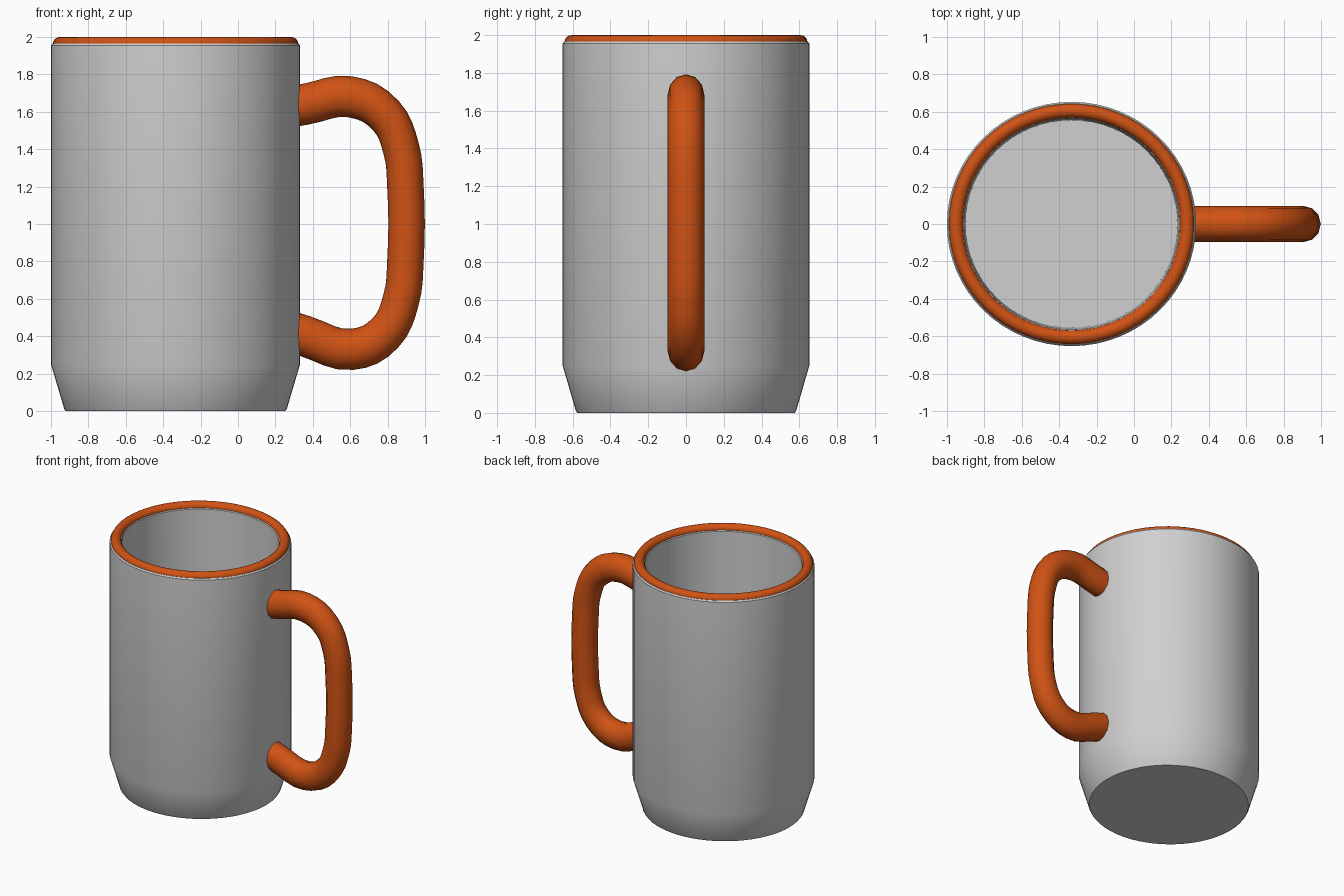
import bpy, bmesh, math
from mathutils import Matrix

old = bpy.data.objects.get("Cube")
if old:
    bpy.data.objects.remove(old, do_unlink=True)

CENTRE_X = -0.334
STRETCH = 1.02      # mug is slightly wider in x than in y
SEGMENTS = 64


def material(name, colour):
    mat = bpy.data.materials.new(name)
    mat.use_nodes = True
    mat.diffuse_color = (*colour, 1)
    mat.node_tree.nodes["Principled BSDF"].inputs["Base Color"].default_value = (*colour, 1)
    return mat


def smooth(obj, angle=30):
    bpy.ops.object.select_all(action="DESELECT")
    obj.select_set(True)
    bpy.context.view_layer.objects.active = obj
    bpy.ops.object.shade_smooth_by_angle(angle=math.radians(angle))


def lathe(name, profile, mat, closed=False):
    """Spin a (radius, height) profile around the mug axis."""
    bm = bmesh.new()
    verts = [bm.verts.new((r, 0, z)) for r, z in profile]
    pairs = list(zip(verts, verts[1:]))
    if closed:
        pairs.append((verts[-1], verts[0]))
    edges = [bm.edges.new(p) for p in pairs]
    bmesh.ops.spin(bm, geom=verts + edges, cent=(0, 0, 0), axis=(0, 0, 1),
                   angle=math.tau, steps=SEGMENTS, use_duplicate=False)
    bmesh.ops.remove_doubles(bm, verts=bm.verts, dist=0.0005)
    bmesh.ops.transform(bm, verts=bm.verts, matrix=Matrix.Translation((CENTRE_X, 0, 0))
                        @ Matrix.Diagonal((STRETCH, 1, 1, 1)))
    bmesh.ops.recalc_face_normals(bm, faces=bm.faces)
    mesh = bpy.data.meshes.new(name)
    bm.to_mesh(mesh)
    bm.free()
    mesh.materials.append(mat)
    obj = bpy.data.objects.new(name, mesh)
    bpy.context.collection.objects.link(obj)
    smooth(obj)
    return obj


grey = material("light grey", (0.63, 0.63, 0.63))
orange = material("burnt orange", (0.63, 0.085, 0.007))

# Hollow body: base, tapered foot, outer wall, lip, inner wall, floor
lathe("mug_body", [(0, 0), (0.576, 0), (0.583, 0.01), (0.653, 0.25), (0.653, 1.955),
                   (0.645, 1.965), (0.572, 1.965), (0.564, 1.955), (0.555, 0.1), (0, 0.1)], grey)

# Rounded rim bead
SIDES = 16
rim = [(0.606 + 0.037 * math.cos(math.tau * i / SIDES),
        1.963 + 0.037 * math.sin(math.tau * i / SIDES)) for i in range(SIDES)]
lathe("rim", rim, orange, closed=True)

# Handle: a round tube along a path, slightly taller than wide in section
TALL = 1.13
path = [(0.27, 1.625), (0.36, 1.64), (0.6, 1.68), (0.79, 1.58), (0.873, 1.4), (0.895, 1.2),
        (0.895, 0.8), (0.873, 0.6), (0.79, 0.42), (0.61, 0.33), (0.36, 0.4), (0.27, 0.43)]
curve = bpy.data.curves.new("handle", "CURVE")
curve.dimensions = "3D"
curve.bevel_depth = 0.0975
curve.bevel_resolution = 4
curve.resolution_u = 4
curve.use_fill_caps = True
spline = curve.splines.new("BEZIER")
spline.bezier_points.add(len(path) - 1)
for point, (x, z) in zip(spline.bezier_points, path):
    point.co = (x, 0, z / TALL)
    point.handle_left_type = point.handle_right_type = "AUTO"
curve.materials.append(orange)
handle = bpy.data.objects.new("handle", curve)
bpy.context.collection.objects.link(handle)
handle.scale.z = TALL
bpy.ops.object.select_all(action="DESELECT")
handle.select_set(True)
bpy.context.view_layer.objects.active = handle
bpy.ops.object.convert(target="MESH")
handle = bpy.context.view_layer.objects.active
bpy.ops.object.transform_apply(location=False, rotation=False, scale=True)
smooth(handle, 40)
